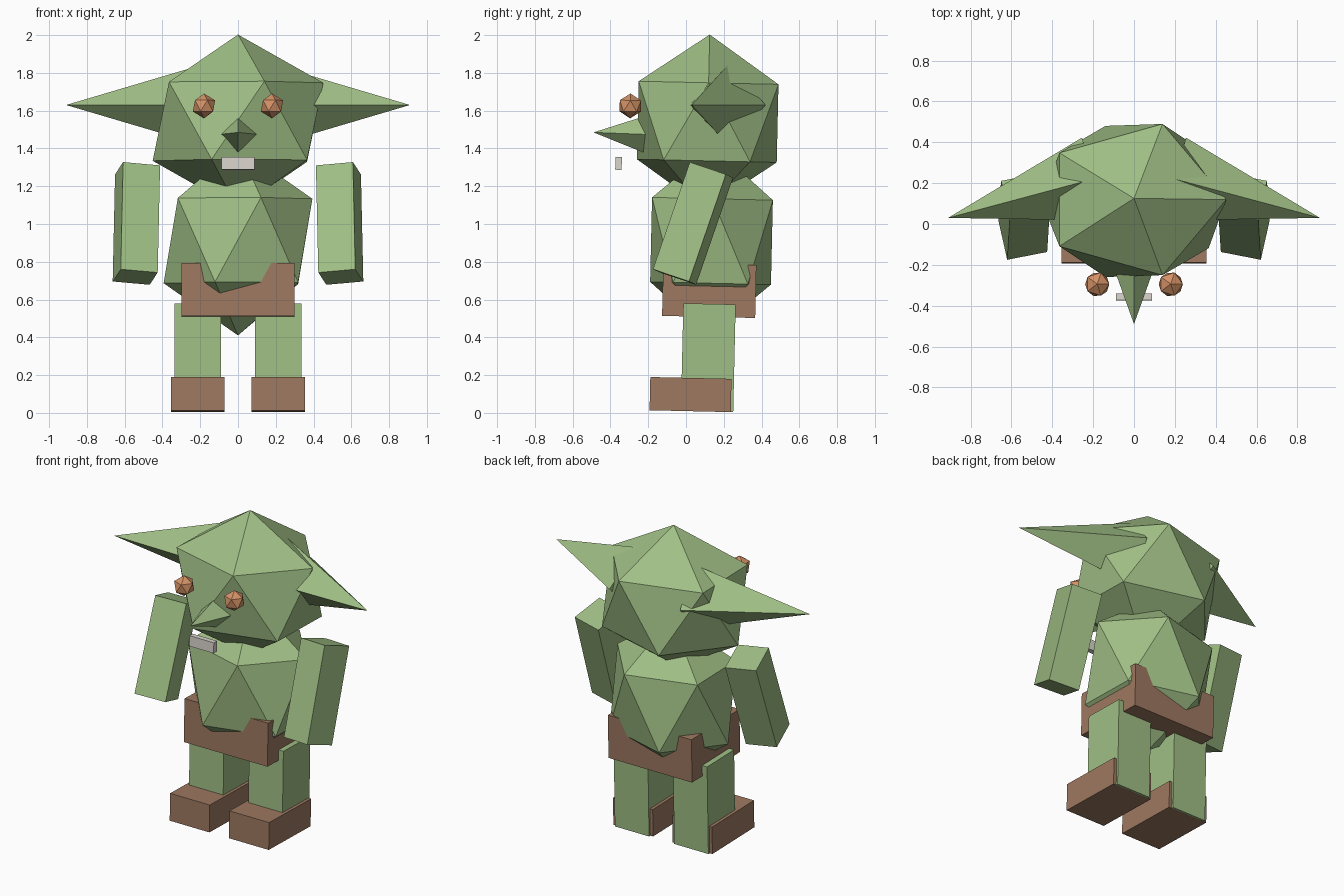
import bpy
from math import radians
from mathutils import Matrix, Vector

cube = bpy.data.objects.get("Cube")
if cube:
    bpy.data.objects.remove(cube, do_unlink=True)


def material(name, rgb):
    mat = bpy.data.materials.new(name)
    mat.use_nodes = True
    mat.diffuse_color = (*rgb, 1)
    mat.node_tree.nodes["Principled BSDF"].inputs["Base Color"].default_value = (*rgb, 1)
    return mat


green = material("green_skin", (0.35, 0.52, 0.235))
brown = material("brown_leather", (0.34, 0.19, 0.118))
orange = material("orange_eye", (0.66, 0.29, 0.135))
ivory = material("ivory_teeth", (0.70, 0.66, 0.61))

# The whole figure leans back very slightly
LEAN = Matrix.Rotation(radians(-1.3), 4, 'X')


def finish(name, mat, centre, rotation, size):
    obj = bpy.context.object
    obj.name = name
    obj.data.materials.append(mat)
    obj.matrix_world = Matrix.LocRotScale(Vector(centre), rotation.to_quaternion(), Vector(size))
    return obj


def box(name, mat, centre, size, rotation=LEAN):
    bpy.ops.mesh.primitive_cube_add(size=1)
    return finish(name, mat, centre, rotation, size)


def ball(name, mat, centre, radii):
    bpy.ops.mesh.primitive_ico_sphere_add(subdivisions=1, radius=1)
    return finish(name, mat, centre, LEAN, radii)


def spike(name, mat, base, tip, radius):
    base, tip = Vector(base), Vector(tip)
    axis = tip - base
    bpy.ops.mesh.primitive_cone_add(vertices=4, radius1=radius, radius2=0, depth=axis.length)
    turn = axis.to_track_quat('Z', 'Y').to_matrix().to_4x4()
    return finish(name, mat, (base + tip) / 2, turn, (1, 1, 1))


# Head, torso and face
ball("head", green, (0, 0.115, 1.541), (0.505, 0.435, 0.462))
ball("torso", green, (0, 0.135, 0.91), (0.44, 0.376, 0.5))
spike("nose", green, (0, -0.15, 1.472), (0, -0.49, 1.485), 0.122)
box("teeth", ivory, (0, -0.357, 1.321), (0.175, 0.034, 0.068))

# Shorts
box("shorts", brown, (0, 0.123, 0.648), (0.6, 0.493, 0.28))

# Paired parts
for side, s in (("left", 1), ("right", -1)):
    ball(side + "_eye", orange, (s * 0.18, -0.295, 1.625), (0.066, 0.066, 0.066))
    spike(side + "_ear", green, (s * 0.20, 0.22, 1.63), (s * 0.91, 0.03, 1.63), 0.21)
    swing = (Matrix.Rotation(radians(-19), 4, 'X')
             @ Matrix.Rotation(radians(-1.2 * s), 4, 'Y')
             @ Matrix.Rotation(radians(-12 * s), 4, 'Z'))
    box(side + "_arm", green, (s * 0.538, 0.037, 1.003), (0.2, 0.206, 0.6), swing)
    box(side + "_leg", green, (s * 0.213, 0.118, 0.292), (0.245, 0.277, 0.57))
    box(side + "_boot", brown, (s * 0.213, 0.024, 0.097), (0.285, 0.43, 0.176))
